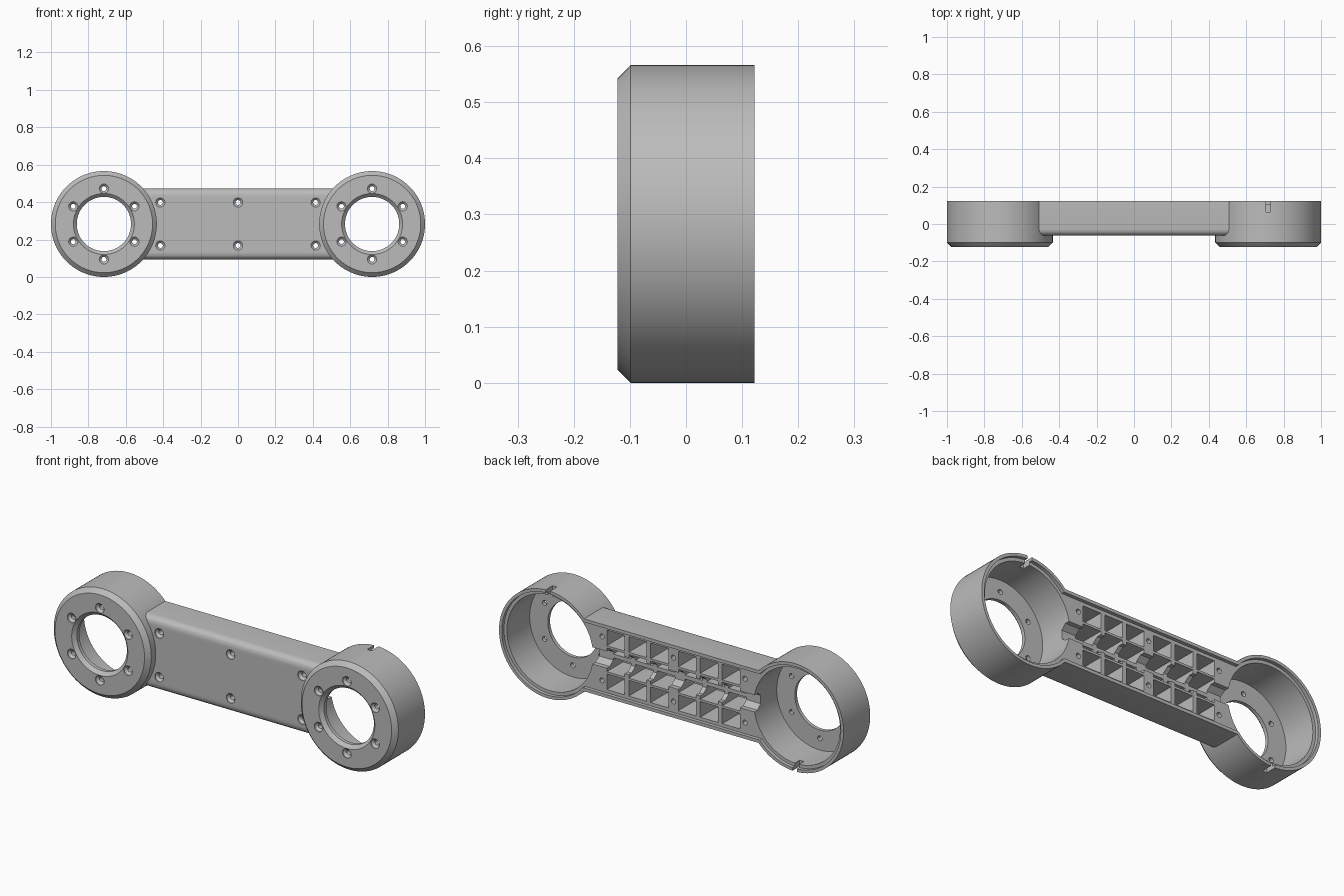
import bpy, bmesh, math

cube = bpy.data.objects.get("Cube")
if cube:
    bpy.data.objects.remove(cube, do_unlink=True)

RING_X, MID_Z, RADIUS = 0.717, 0.283, 0.283
FRONT, BACK, ARM_FRONT = -0.122, 0.122, -0.062
OVER = BACK + 0.03
LEDGE = 0.104

grey = bpy.data.materials.new("light grey")
grey.use_nodes = True
grey.diffuse_color = (0.5, 0.5, 0.5, 1)
grey.node_tree.nodes["Principled BSDF"].inputs["Base Color"].default_value = (0.5, 0.5, 0.5, 1)


def loft(bm, loops):
    """Skin a stack of equal vertex loops and cap both ends."""
    rows = [[bm.verts.new(p) for p in loop] for loop in loops]
    n = len(rows[0])
    for a, b in zip(rows, rows[1:]):
        for i in range(n):
            j = (i + 1) % n
            bm.faces.new((a[i], a[j], b[j], b[i]))
    bm.faces.new(rows[0])
    bm.faces.new(rows[-1])


def lathe(bm, x, z, profile, n):
    """Solid of revolution about a front-to-back axis; profile is (radius, y)."""
    turn = [2 * math.pi * i / n for i in range(n)]
    loft(bm, [[(x + r * math.cos(t), y, z + r * math.sin(t)) for t in turn]
              for r, y in profile])


def prism(bm, x0, x1, section):
    """Extrude a (y, z) section along x."""
    loft(bm, [[(x, y, z) for y, z in section] for x in (x0, x1)])


def box(bm, x, z, w, h, y0, y1=OVER):
    prism(bm, x - w / 2, x + w / 2, [(y0, z - h / 2), (y0, z + h / 2),
                                     (y1, z + h / 2), (y1, z - h / 2)])


def finish(bm, name):
    bmesh.ops.recalc_face_normals(bm, faces=bm.faces)
    mesh = bpy.data.meshes.new(name)
    bm.to_mesh(mesh)
    bm.free()
    mesh.materials.append(grey)
    ob = bpy.data.objects.new(name, mesh)
    bpy.context.collection.objects.link(ob)
    return ob


def combine(target, tool, operation):
    """Apply a boolean, then discard the tool."""
    mod = target.modifiers.new("cut", "BOOLEAN")
    mod.operation, mod.solver, mod.object = operation, "EXACT", tool
    bpy.ops.object.select_all(action="DESELECT")
    bpy.context.view_layer.objects.active = target
    target.select_set(True)
    bpy.ops.object.modifier_apply(modifier=mod.name)
    bpy.data.objects.remove(tool, do_unlink=True)


# Arm with rounded front edges
bm = bmesh.new()
fillet, half = 0.035, 0.19
section = [(BACK, MID_Z + half), (BACK, MID_Z - half)]
for side, steps in ((-1, range(7)), (1, range(6, -1, -1))):
    for k in steps:
        a = math.radians(15 * k)
        section.append((ARM_FRONT + fillet - fillet * math.sin(a),
                        MID_Z + side * (half - fillet + fillet * math.cos(a))))
prism(bm, -0.6, 0.6, section)
body = finish(bm, "link_arm")

# End housings with chamfered front rims
bm = bmesh.new()
for s in (-1, 1):
    lathe(bm, s * RING_X, MID_Z, [(RADIUS - 0.023, FRONT), (RADIUS, FRONT + 0.023),
                                  (RADIUS, BACK)], 96)
combine(body, finish(bm, "end_housings"), "UNION")

# Hollow cups, stepped rear lip and chamfered front opening
bm = bmesh.new()
for s in (-1, 1):
    lathe(bm, s * RING_X, MID_Z,
          [(0.163, FRONT - 0.02), (0.163, FRONT), (0.145, FRONT + 0.018), (0.145, -0.085),
           (0.25, -0.085), (0.25, LEDGE), (0.267, LEDGE), (0.267, OVER)], 96)
combine(body, finish(bm, "cup_cutter"), "DIFFERENCE")

# Recessed seat for a cover along the back of the arm
bm = bmesh.new()
box(bm, 0, MID_Z, 1.06, 2 * half - 0.034, LEDGE)
combine(body, finish(bm, "seat_cutter"), "DIFFERENCE")

# Lightening pockets: two tall outer rows, two narrow inner rows
bm = bmesh.new()
for sx in (-1, 1):
    for x in (0.08, 0.2075, 0.335):
        for sz in (-1, 1):
            box(bm, sx * x, MID_Z + sz * 0.115, 0.104, 0.082, -0.03)
            box(bm, sx * x, MID_Z + sz * 0.036, 0.104, 0.052, -0.03)
combine(body, finish(bm, "pocket_cutter"), "DIFFERENCE")

# Wire channel through the middle, open to both cups
bm = bmesh.new()
prism(bm, -0.52, 0.52, [(0.05, MID_Z - 0.022), (0.05, MID_Z + 0.022), (0.08, MID_Z + 0.044),
                        (OVER, MID_Z + 0.044), (OVER, MID_Z - 0.044), (0.08, MID_Z - 0.044)])
combine(body, finish(bm, "channel_cutter"), "DIFFERENCE")

# Countersunk screw holes in the housings and the arm
bm = bmesh.new()


def screw_hole(x, z, y, end):
    lathe(bm, x, z, [(0.025, y - 0.02), (0.025, y + 0.004), (0.013, y + 0.016),
                     (0.013, end)], 20)


for s in (-1, 1):
    for k in range(6):
        a = math.radians(30 + 60 * k)
        screw_hole(s * RING_X + 0.189 * math.cos(a), MID_Z + 0.189 * math.sin(a), FRONT, 0)
for x in (-0.415, 0, 0.415):
    for s in (-1, 1):
        screw_hole(x, MID_Z + s * 0.115, ARM_FRONT, OVER)
combine(body, finish(bm, "screw_cutter"), "DIFFERENCE")

# Rim notches, on top of one housing and underneath the other
bm = bmesh.new()
for s in (-1, 1):
    box(bm, s * RING_X, MID_Z + s * 0.27, 0.025, 0.1, 0.064)
combine(body, finish(bm, "notch_cutter"), "DIFFERENCE")

bpy.ops.object.shade_smooth_by_angle(angle=math.radians(25))
